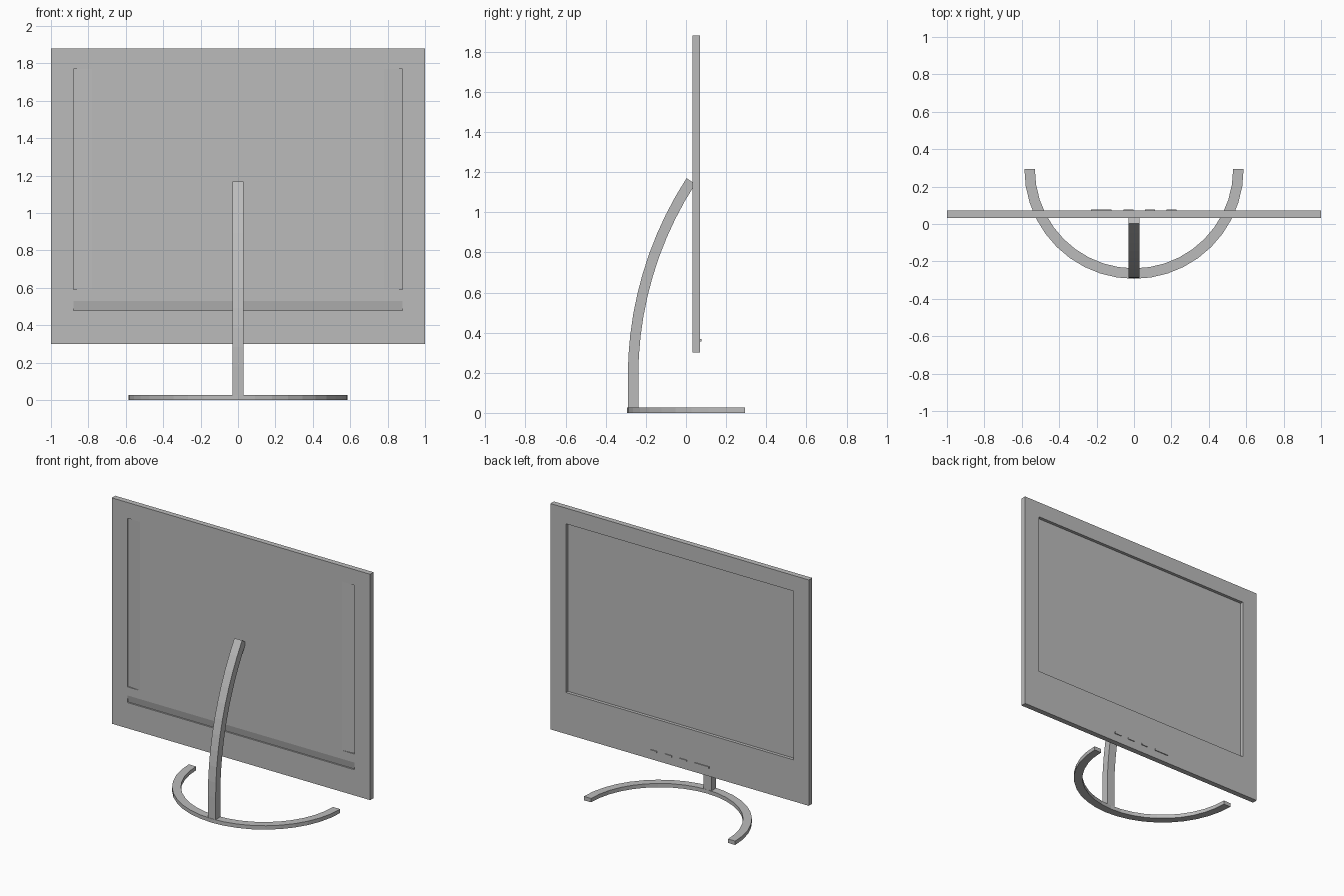
import bpy
import bmesh
from math import cos, sin, pi

if "Cube" in bpy.data.objects:
    bpy.data.objects.remove(bpy.data.objects["Cube"], do_unlink=True)

GREY = (0.5, 0.5, 0.5, 1)
mat = bpy.data.materials.new("grey plastic")
mat.use_nodes = True
mat.diffuse_color = GREY
mat.node_tree.nodes["Principled BSDF"].inputs["Base Color"].default_value = GREY


def prism(name, outline, place, start, end):
    """Extrude a 2D outline; place(u, v, w) maps it into space."""
    bm = bmesh.new()
    rings = [[bm.verts.new(place(u, v, w)) for u, v in outline] for w in (start, end)]
    bm.faces.new(rings[0])
    bm.faces.new(rings[1])
    n = len(outline)
    for i in range(n):
        j = (i + 1) % n
        bm.faces.new((rings[0][i], rings[0][j], rings[1][j], rings[1][i]))
    bmesh.ops.recalc_face_normals(bm, faces=bm.faces)
    mesh = bpy.data.meshes.new(name)
    bm.to_mesh(mesh)
    bm.free()
    mesh.materials.append(mat)
    obj = bpy.data.objects.new(name, mesh)
    bpy.context.collection.objects.link(obj)
    return obj


def along_x(u, v, w):
    return (w, u, v)


def along_y(u, v, w):
    return (u, w, v)


def along_z(u, v, w):
    return (u, v, w)


def box(name, x0, x1, y0, y1, z0, z1):
    return prism(name, [(x0, z0), (x1, z0), (x1, z1), (x0, z1)], along_y, y0, y1)


def carve(target, cutter):
    cutter.hide_render = True
    mod = target.modifiers.new("carve", "BOOLEAN")
    mod.operation = "DIFFERENCE"
    mod.solver = "EXACT"
    mod.object = cutter
    bpy.context.view_layer.objects.active = target
    bpy.ops.object.modifier_apply(modifier=mod.name)
    bpy.data.objects.remove(cutter, do_unlink=True)


# Display panel with a sunken screen
BACK, FACE = 0.033, 0.071
panel = box("display_panel", -1, 1, BACK, FACE, 0.3, 1.88)
carve(panel, box("screen_cutter", -0.88, 0.88, FACE - 0.022, 0.2, 0.59, 1.77))

# Shallow sloping hollows on the rear cover
DEEP = BACK + 0.01
for side in (-1, 1):
    wedge = [(side * 0.88, BACK - 0.01), (side * 0.88, DEEP),
             (side * 0.78, BACK), (side * 0.78, BACK - 0.01)]
    carve(panel, prism("side_cutter", wedge, along_z, 0.59, 1.77))
wedge = [(BACK - 0.01, 0.48), (DEEP, 0.48), (BACK, 0.53), (BACK - 0.01, 0.53)]
carve(panel, prism("chin_cutter", wedge, along_x, -0.88, 0.88))

# Row of control buttons under the screen
for i, (x, half) in enumerate([(0.2, 0.026), (0.085, 0.026), (-0.03, 0.026), (-0.175, 0.055)]):
    box(f"button_{i + 1}", x - half, x + half, FACE - 0.002, FACE + 0.006, 0.356, 0.368)

# Curved stand post, straight at the foot
R, CY, CZ, SWEEP = 1.82, 1.53, 0.18, 0.575
angles = [SWEEP * i / 10 for i in range(11)]


def post_arc(r):
    return [(CY - r * cos(a), CZ + r * sin(a)) for a in angles]


outer, inner = post_arc(R), post_arc(R - 0.052)
profile = [(outer[0][0], 0.02)] + outer + inner[::-1] + [(inner[0][0], 0.02)]
prism("stand_post", profile, along_x, -0.03, 0.03)

# Half-ring base
turns = [pi + pi * i / 20 for i in range(21)]


def base_arc(r):
    return [(r * cos(t), 0.293 + r * sin(t)) for t in turns]


prism("stand_base", base_arc(0.586) + base_arc(0.53)[::-1], along_z, 0, 0.027)
